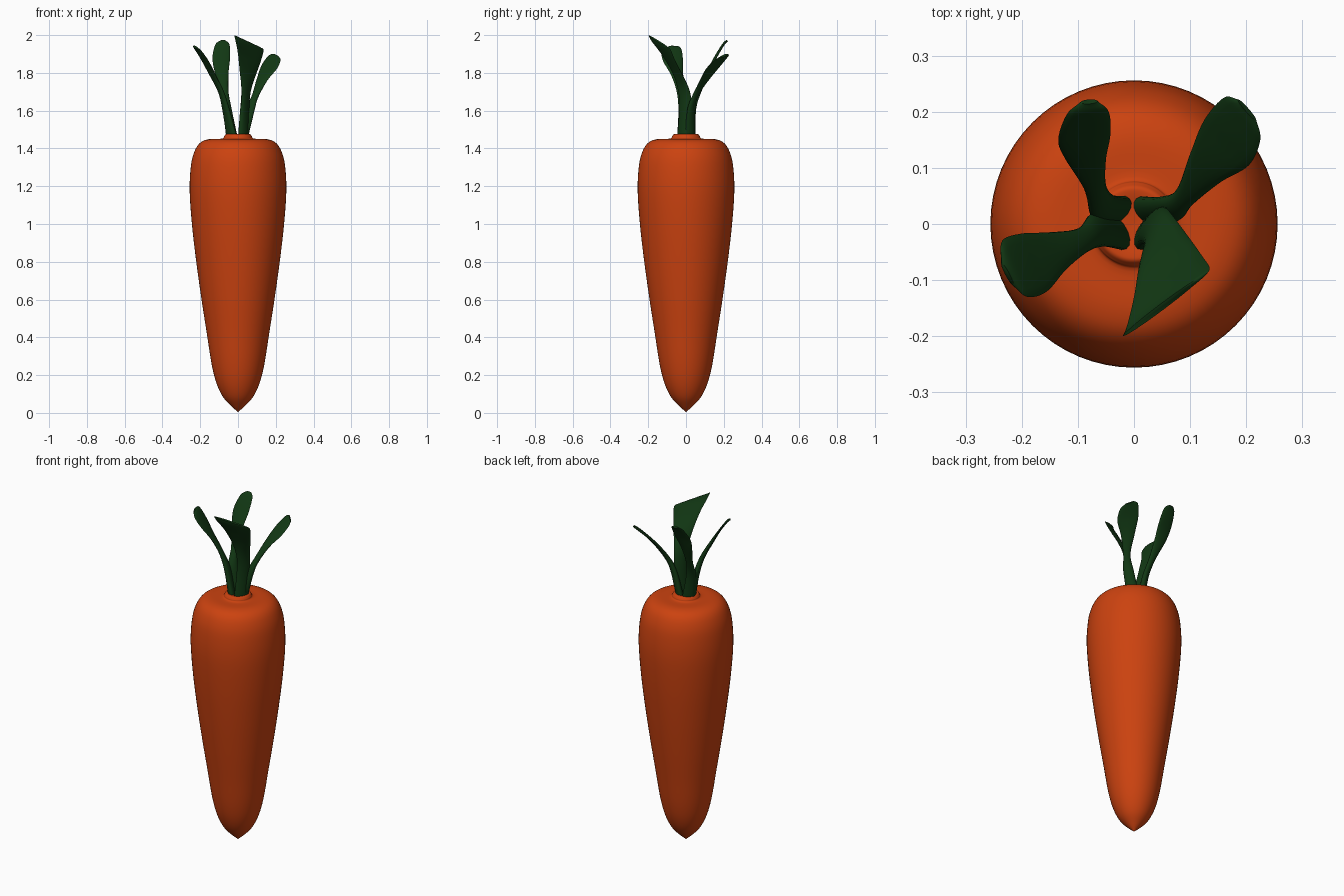
import bpy, bmesh, math
from mathutils import Vector

if "Cube" in bpy.data.objects:
    bpy.data.objects.remove(bpy.data.objects["Cube"])


def material(name, color):
    m = bpy.data.materials.new(name)
    m.diffuse_color = (*color, 1)
    m.use_nodes = True
    m.node_tree.nodes["Principled BSDF"].inputs["Base Color"].default_value = m.diffuse_color
    return m


def smooth_path(pts, steps):
    """Catmull-Rom interpolation through a list of vectors."""
    p = [pts[0] * 2 - pts[1]] + pts + [pts[-1] * 2 - pts[-2]]
    out = []
    for i in range(1, len(p) - 2):
        a, b, c, d = p[i - 1:i + 3]
        for s in range(steps):
            t = s / steps
            out.append(0.5 * (2 * b + (c - a) * t + (2 * a - 5 * b + 4 * c - d) * t * t
                              + (3 * b - a - 3 * c + d) * t ** 3))
    return out + [pts[-1]]


def skin(name, rings, mat):
    """Join equal rings of points into a closed tube."""
    bm = bmesh.new()
    vs = [[bm.verts.new(p) for p in r] for r in rings]
    n = len(vs[0])
    for a, b in zip(vs, vs[1:]):
        for i in range(n):
            bm.faces.new((a[i], a[(i + 1) % n], b[(i + 1) % n], b[i]))
    bm.faces.new(vs[0][::-1])
    bm.faces.new(vs[-1])
    bmesh.ops.recalc_face_normals(bm, faces=bm.faces)
    me = bpy.data.meshes.new(name)
    bm.to_mesh(me)
    bm.free()
    ob = bpy.data.objects.new(name, me)
    bpy.context.collection.objects.link(ob)
    me.materials.append(mat)
    bpy.context.view_layer.objects.active = ob
    ob.select_set(True)
    bpy.ops.object.shade_smooth_by_angle(angle=math.radians(50))
    ob.select_set(False)


def lathe(name, profile, mat, sides=64, steps=5):
    path = smooth_path([Vector((r, 0, z)) for r, z in profile], steps)
    skin(name, [[(max(p.x, 0.001) * math.cos(2 * math.pi * i / sides),
                  max(p.x, 0.001) * math.sin(2 * math.pi * i / sides), p.z)
                 for i in range(sides)] for p in path], mat)


def leaf(name, edges, mat, sides=16, steps=6):
    """Flattened blade between a left and a right edge, thinner towards the tip."""
    left = smooth_path([Vector(e[:3]) for e in edges], steps)
    right = smooth_path([Vector(e[3:]) for e in edges], steps)
    mid = [(a + b) / 2 for a, b in zip(left, right)]
    rings = []
    for i, c in enumerate(mid):
        half = (right[i] - left[i]) / 2
        tangent = mid[min(i + 1, len(mid) - 1)] - mid[max(i - 1, 0)]
        t = i / (len(mid) - 1)
        thick = half.cross(tangent).normalized() * (0.02 - 0.014 * min(1, t * 1.5))
        rings.append([c + half * math.cos(2 * math.pi * k / sides)
                      + thick * math.sin(2 * math.pi * k / sides) for k in range(sides)])
    skin(name, rings, mat)


orange = material("carrot_orange", (0.6, 0.055, 0.005))
green = material("leaf_green", (0.006, 0.04, 0.007))

# Root
lathe("root", [(0.0, 0.005), (0.035, 0.035), (0.08, 0.085), (0.115, 0.16), (0.14, 0.26),
               (0.165, 0.42), (0.193, 0.6), (0.221, 0.8), (0.244, 1.0), (0.256, 1.18),
               (0.249, 1.31), (0.23, 1.385), (0.2, 1.43), (0.155, 1.449), (0.085, 1.452),
               (0.074, 1.464), (0.066, 1.474), (0.055, 1.475), (0.03, 1.47), (0, 1.468)], orange)

# Leaves: left edge xyz, right edge xyz, from base to tip
leaf("leaf_back_left", [
    (-.06, 0, 1.46, -.005, .045, 1.46), (-.075, .01, 1.6, -.035, .05, 1.6),
    (-.09, .065, 1.7, -.05, .07, 1.7), (-.122, .115, 1.8, -.05, .115, 1.8),
    (-.135, .15, 1.88, -.042, .16, 1.88), (-.12, .195, 1.95, -.045, .2, 1.95),
    (-.095, .217, 1.97, -.065, .219, 1.97)], green)
leaf("leaf_front_left", [
    (-.055, .02, 1.46, -.01, -.045, 1.46), (-.075, .02, 1.6, -.05, -.04, 1.6),
    (-.1, -.008, 1.7, -.08, -.048, 1.7), (-.155, -.015, 1.8, -.12, -.08, 1.79),
    (-.2, -.017, 1.88, -.155, -.12, 1.86), (-.235, -.03, 1.935, -.19, -.13, 1.91),
    (-.236, -.07, 1.943, -.215, -.11, 1.93)], green)
leaf("leaf_back_right", [
    (0, .045, 1.46, .05, 0, 1.46), (.04, .045, 1.6, .085, .01, 1.6),
    (.075, .06, 1.68, .105, .035, 1.67), (.1, .125, 1.77, .155, .075, 1.76),
    (.125, .185, 1.84, .205, .105, 1.82), (.16, .225, 1.89, .225, .15, 1.865),
    (.185, .222, 1.9, .218, .185, 1.885)], green)
leaf("leaf_front_right", [
    (.005, -.045, 1.46, .05, .02, 1.46), (.015, -.035, 1.6, .055, .03, 1.6),
    (.02, -.04, 1.7, .065, .02, 1.7), (.01, -.07, 1.8, .095, -.02, 1.79),
    (0, -.13, 1.9, .12, -.055, 1.86), (-.012, -.18, 1.965, .135, -.08, 1.92),
    (-.02, -.2, 2.0, .12, -.095, 1.935)], green)
